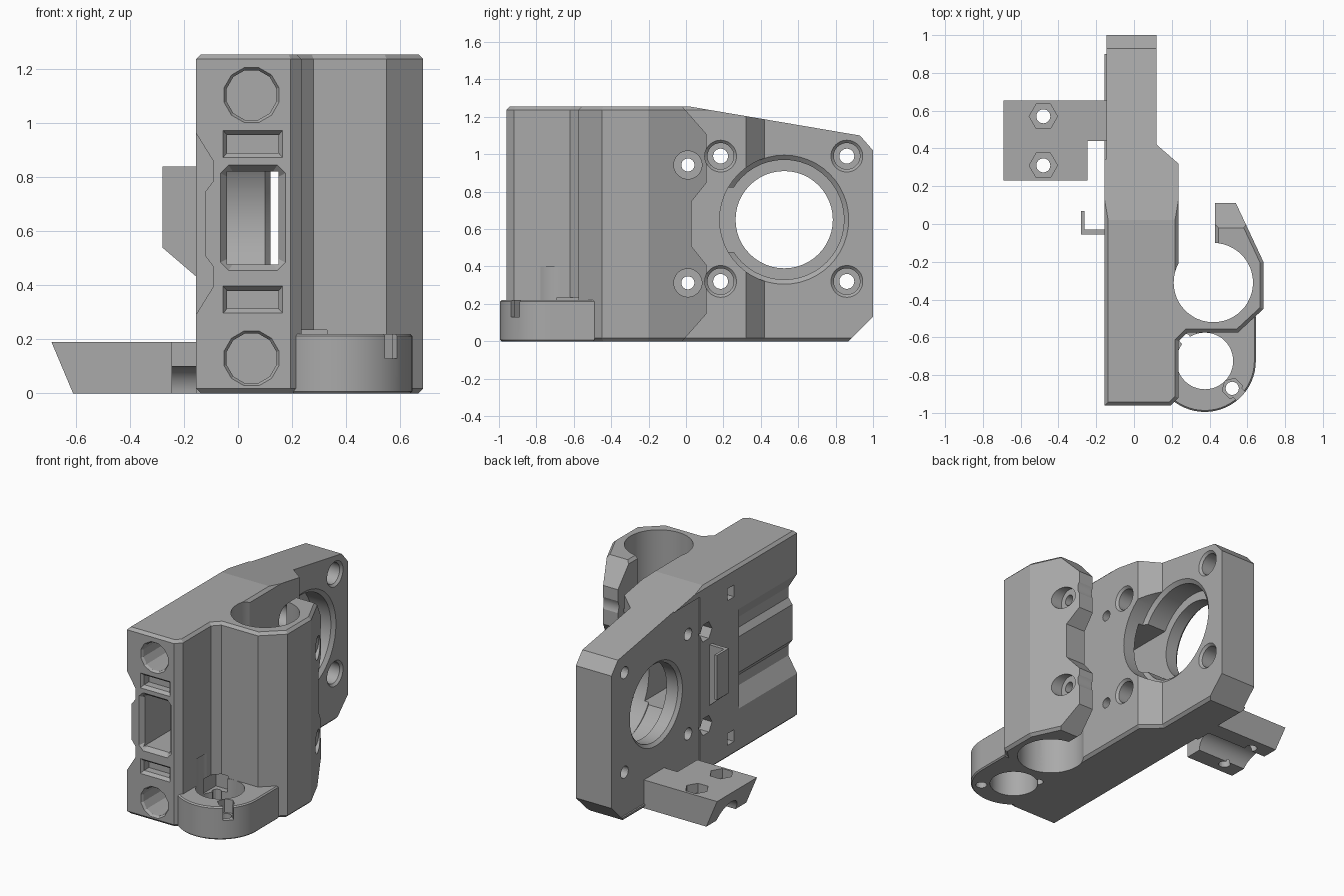
import bpy, bmesh
from math import sin, cos, pi, radians

cube = bpy.data.objects.get("Cube")
if cube:
    bpy.data.objects.remove(cube, do_unlink=True)

grey = bpy.data.materials.new("plain grey")
grey.use_nodes = True
colour = (0.4, 0.4, 0.4, 1)
grey.diffuse_color = colour
grey.node_tree.nodes["Principled BSDF"].inputs["Base Color"].default_value = colour

# Main planes of the part
left, right, plate = -0.155, 0.235, 0.12
front, back, top = -0.96, 1, 1.255
middle = top / 2
far = 2


def place(axis, pos, u, v):
    return {"x": (pos, u, v), "y": (u, pos, v), "z": (u, v, pos)}[axis]


def loft(name, axis, rings, bevel=0):
    """Solid through matching outlines, each given as (position on axis, points)."""
    bm = bmesh.new()
    loops = [[bm.verts.new(place(axis, pos, u, v)) for u, v in pts] for pos, pts in rings]
    caps = [bm.faces.new(loops[0]), bm.faces.new(loops[-1])]
    count = len(loops[0])
    for lower, upper in zip(loops, loops[1:]):
        for i in range(count):
            j = (i + 1) % count
            bm.faces.new((lower[i], lower[j], upper[j], upper[i]))
    bmesh.ops.recalc_face_normals(bm, faces=bm.faces[:])
    if bevel:
        rim = [edge for face in caps for edge in face.edges]
        bmesh.ops.bevel(bm, geom=rim, offset=bevel, segments=1, affect="EDGES")
    mesh = bpy.data.meshes.new(name)
    bm.to_mesh(mesh)
    bm.free()
    mesh.materials.append(grey)
    part = bpy.data.objects.new(name, mesh)
    bpy.context.collection.objects.link(part)
    return part


def prism(name, axis, start, end, pts, bevel=0):
    return loft(name, axis, [(start, pts), (end, pts)], bevel)


def rect(u, v, half_u, half_v):
    return [(u + a * half_u, v + b * half_v) for a, b in ((-1, -1), (1, -1), (1, 1), (-1, 1))]


def clipped_rect(u, v, half_u, half_v, corner):
    """Rectangle with its four corners cut off."""
    wide = rect(u, v, half_u, half_v - corner)
    tall = rect(u, v, half_u - corner, half_v)
    return [tall[0], tall[1], wide[1], wide[2], tall[2], tall[3], wide[3], wide[0]]


def arc(u, v, radius, start, sweep, count):
    angles = [start + sweep * i / count for i in range(count)]
    return [(u + radius * cos(a), v + radius * sin(a)) for a in angles]


def mirrored(half):
    """Profile of (u, height from the middle), continued symmetrically below."""
    upper = [(u, middle + h) for u, h in half]
    return upper + [(u, middle - h) for u, h in reversed(half)]


def combine(part, tool, mode="DIFFERENCE"):
    modifier = part.modifiers.new("combine", "BOOLEAN")
    modifier.operation, modifier.solver, modifier.object = mode, "EXACT", tool
    bpy.context.view_layer.objects.active = part
    bpy.ops.object.modifier_apply(modifier=modifier.name)
    bpy.data.objects.remove(tool, do_unlink=True)


def cut_loft(part, axis, rings):
    combine(part, loft("cutter", axis, rings))


def cut(part, axis, pts, start=-far, end=far):
    combine(part, prism("cutter", axis, start, end, pts))


def drill(part, axis, u, v, radius, start=-far, end=far, sides=48, turn=0):
    cut(part, axis, arc(u, v, radius, turn, 2 * pi, sides), start, end)


def countersink(part, axis, u, v, steps, sides=48, turn=0):
    """Round cutter from (position, radius) steps."""
    cut_loft(part, axis, [(pos, arc(u, v, r, turn, 2 * pi, sides)) for pos, r in steps])


# Main body and bearing clamp share one outline
front_face = [(left, front), (right - 0.04, front), (right, front + 0.04)]
clamp_outside = [(right, -0.62), (0.28, -0.575), (0.55, -0.575),
                 (0.685, -0.45), (0.685, -0.2), (0.535, plate)]
clamp_slot = [(0.43, plate), (0.43, -0.25), (right, -0.25)]
motor_plate = [(right, 0.32), (plate, 0.42), (plate, back), (left, back)]
body = prism("main_body", "z", 0, top,
             front_face + clamp_outside + clamp_slot + motor_plate, 0.018)

# Sloped top and chamfered lower back corner
slope = [(0.02, top), (0.93, 1.1), (back, 1.02), (far, 1.02), (far, far), (0.02, far)]
cut(body, "x", slope, -far, 0.4)
cut(body, "x", [(0.87, 0), (back, 0.13), (far, 0.13), (far, -0.1), (0.87, -0.1)], -far, 0.4)

# Shaped edge of the clamp wing
wing = [(0.03, 0.12), (0.11, 0.22), (0.11, 0.48), (-0.02, middle), (-0.02, far), (far, far)]
wing_profile = mirrored(wing[::-1])
cut(body, "x", wing_profile, 0.4)

# Motor recess and grooved pocket on the side face
cut(body, "x", rect(0.57, 0.615, 0.5, 0.585), -far, left + 0.01)
groove = [(-far, 0.335), (left, 0.335), (-0.09, 0.23), (-0.09, 0.16), (-0.12, 0.12)]
cut(body, "y", mirrored(groove), -far, -0.34)

# Motor opening: narrow on the left, wide counterbore on the right
motor_y, motor_z = 0.525, 0.65
countersink(body, "x", motor_y, motor_z,
            [(-far, 0.28), (left + 0.01, 0.28), (left + 0.03, 0.26), (0, 0.26)])
countersink(body, "x", motor_y, motor_z,
            [(-0.04, 0.32), (plate - 0.02, 0.32), (plate, 0.345), (far, 0.345)])

# Belt channel with flared mouth
channel_x = 0.055
cut(body, "y", rect(channel_x, motor_z, 0.095, 0.172), -far, 0.5)
cut_loft(body, "y", [
    (front - 0.03, clipped_rect(channel_x, motor_z, 0.135, 0.21, 0.03)),
    (front, clipped_rect(channel_x, motor_z, 0.12, 0.195, 0.03)),
    (front + 0.03, clipped_rect(channel_x, motor_z, 0.095, 0.172, 0.02))])

# Rod sockets with inspection windows, and shallow front pockets
for side in (-1, 1):
    rod_z = 0.617 + side * 0.487
    countersink(body, "y", 0.05, rod_z,
                [(-far, 0.105), (front, 0.105), (front + 0.015, 0.095), (-0.22, 0.095)],
                sides=12, turn=pi / 12)
    cut(body, "x", rect(-0.255, rod_z, 0.035, 0.04), -far, 0)
    pocket_z = 0.635 + side * 0.288
    mouth = rect(channel_x, pocket_z, 0.11, 0.05)
    floor = rect(channel_x, pocket_z, 0.095, 0.033)
    cut_loft(body, "y", [(-far, mouth), (front, mouth), (front + 0.02, floor),
                         (front + 0.07, floor)])

# Motor screws, then clamp screws with nut traps
for side in (-1, 1):
    screw_z = 0.655 + side * 0.335
    for screw_y, face in ((0.185, right), (0.86, plate)):
        drill(body, "x", screw_y, screw_z, 0.04, sides=24)
        countersink(body, "x", screw_y, screw_z,
                    [(0, 0.07), (face - 0.015, 0.07), (face, 0.085), (far, 0.085)])
    clamp_z = middle + side * 0.315
    drill(body, "x", 0.01, clamp_z, 0.035, sides=24)
    drill(body, "x", 0.01, clamp_z, 0.075, start=0.54)
    drill(body, "x", 0.01, clamp_z, 0.065, end=-0.08, sides=6)

# Lower ring around the rod
rod_x, rod_y = 0.375, -0.725
ring_edge = arc(rod_x, rod_y, 0.27, radians(228), radians(138), 23)
ring = prism("lower_ring", "z", 0, 0.22,
             [(0.2, -0.5), (0.2, -0.9)] + ring_edge + [(0.645, -0.49)], 0.008)

# Openings shared by body and ring
for part in (body, ring):
    drill(part, "z", 0.42, -0.31, 0.21)
    drill(part, "z", rod_x, rod_y, 0.15, end=0.4)
    cut(part, "z", rect(0.275, -0.62, 0.055, 0.07), 0.13, 0.235)
    drill(part, "z", 0.27, -0.61, 0.03, end=0.2, sides=16)

# Nut slot in the ring, open to the outside
drill(ring, "z", 0.52, -0.87, 0.035, sides=24)
drill(ring, "z", 0.52, -0.87, 0.055, start=0.13, sides=6, turn=pi / 12)
drill(ring, "z", 0.565, -0.91, 0.045, start=0.13, sides=4)

# Side bracket with slanted end, rod groove and nut traps
bracket = prism("side_bracket", "y", 0.23, 0.655,
                [(-0.61, 0), (-0.12, 0), (-0.12, 0.19), (-0.69, 0.19)])
cut(bracket, "z", rect(0, 0, 0.245, 0.44))
drill(bracket, "x", 0.445, 0, 0.1, end=left)
for screw_y in (0.31, 0.57):
    drill(bracket, "z", -0.48, screw_y, 0.037, sides=24)
    drill(bracket, "z", -0.48, screw_y, 0.075, start=0.125, sides=6)

# Cable hook
hook = prism("cable_hook", "y", -0.055, -0.03,
             [(-0.28, 0.54), (-0.14, 0.42), (-0.14, 0.84), (-0.28, 0.84)])
lip = prism("hook_lip", "y", -0.055, 0.07, rect(-0.271, 0.69, 0.009, 0.15))
combine(hook, lip, "UNION")

# Smooth the round walls, keep flat faces crisp
for part in (body, ring, bracket, hook):
    bpy.ops.object.select_all(action="DESELECT")
    part.select_set(True)
    bpy.context.view_layer.objects.active = part
    bpy.ops.object.shade_smooth_by_angle(angle=radians(8.5))
